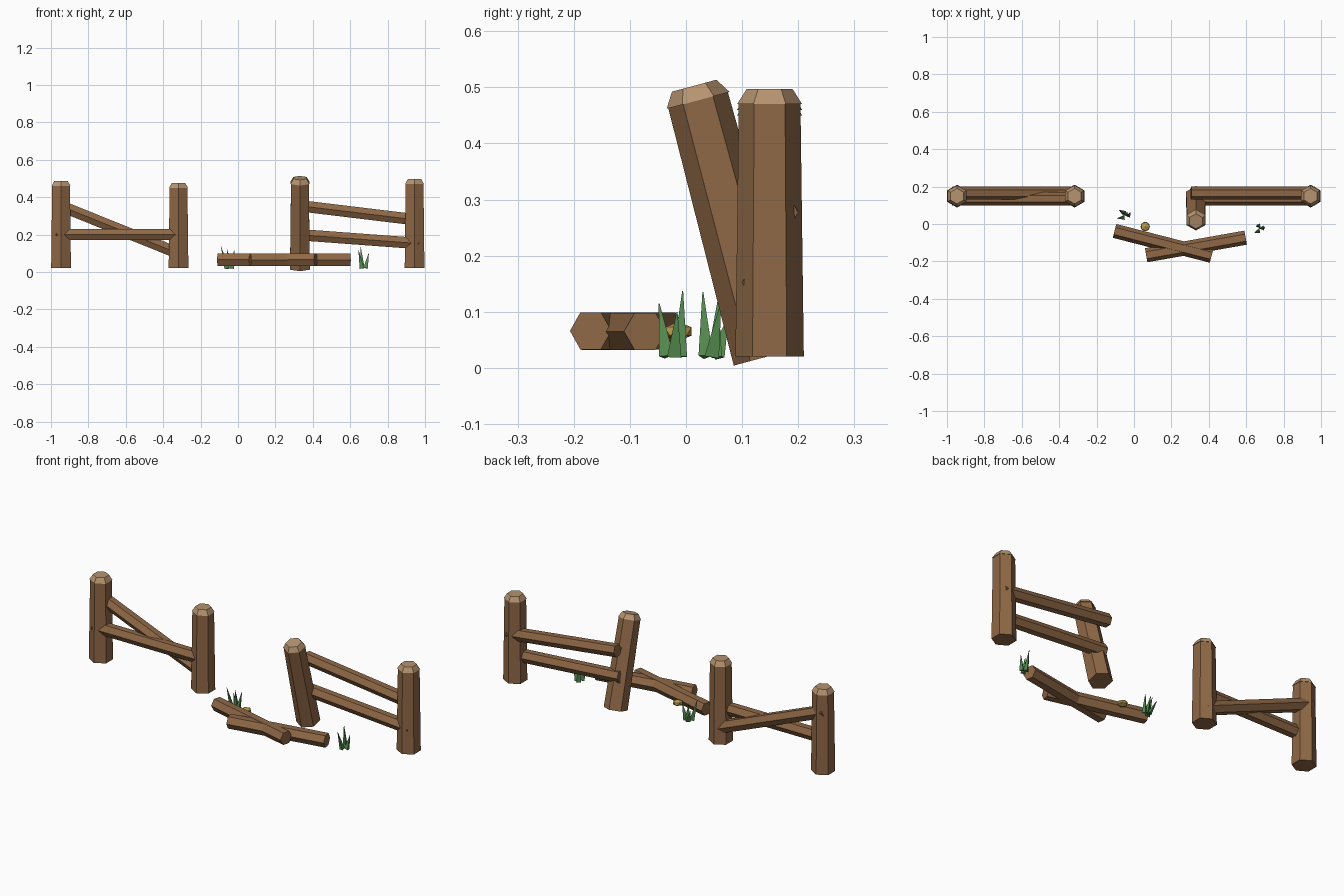
import bpy, bmesh, math
from mathutils import Vector

cube = bpy.data.objects.get("Cube")
if cube:
    bpy.data.objects.remove(cube, do_unlink=True)


def material(name, hex_code):
    lin = []
    for i in (0, 2, 4):
        c = int(hex_code[i:i + 2], 16) / 255
        lin.append(c / 12.92 if c < 0.04 else ((c + 0.055) / 1.055) ** 2.4)
    m = bpy.data.materials.new(name)
    m.use_nodes = True
    m.diffuse_color = (*lin, 1)
    m.node_tree.nodes["Principled BSDF"].inputs["Base Color"].default_value = (*lin, 1)
    return m


WOOD = material("brown wood", "8f6846")
CUT = material("pale cut wood", "b59370")
GRASS = material("grass green", "558c50")
STONE = material("ochre stone", "b8984c")


def finish(name, bm, mat):
    bmesh.ops.recalc_face_normals(bm, faces=bm.faces[:])
    me = bpy.data.meshes.new(name)
    bm.to_mesh(me)
    bm.free()
    me.materials.append(mat)
    ob = bpy.data.objects.new(name, me)
    bpy.context.collection.objects.link(ob)
    return ob


def add_prism(bm, a, b, r0, r1, sides=6, ref=None):
    """Tapered prism from a to b with one corner pointing along ref."""
    a, b = Vector(a), Vector(b)
    axis = (b - a).normalized()
    ref = Vector(ref) if ref else axis.cross(Vector((0, 0, 1)))
    u = (ref - axis * ref.dot(axis)).normalized()
    v = axis.cross(u)
    rings = []
    for p, r in ((a, r0), (b, r1)):
        turn = [2 * math.pi * k / sides for k in range(sides)]
        rings.append([bm.verts.new(p + r * (u * math.cos(t) + v * math.sin(t))) for t in turn])
    for k in range(sides):
        n = (k + 1) % sides
        bm.faces.new((rings[0][k], rings[0][n], rings[1][n], rings[1][k]))
    bm.faces.new(rings[0])
    bm.faces.new(rings[1])


def prism(name, mat, *args, **kw):
    bm = bmesh.new()
    add_prism(bm, *args, **kw)
    return finish(name, bm, mat)


# Posts with bevelled caps: x, length, forward lean in degrees
posts = {
    "right_outer": (-0.946, 0.44, 0),
    "right_inner": (-0.318, 0.43, 0),
    "leaning": (0.331, 0.473, 15),
    "left_outer": (0.944, 0.45, 0),
}
for name, (x, length, lean) in posts.items():
    t = math.radians(lean)
    axis = Vector((0, -math.sin(t), math.cos(t)))
    base = Vector((x, 0.149 if lean == 0 else 0.144, 0.02))
    top = base + axis * length
    prism(name + "_post", WOOD, base, top, 0.061, 0.055, ref=(0, 1, 0))
    prism(name + "_post_cap", CUT, top, top + axis * 0.027, 0.058, 0.041, ref=(0, 1, 0))

# Rails fixed between the posts, front ones and back ones
FRONT, BACK, R = 0.135, 0.165, 0.035
rails = {
    "right_level_rail": ((-0.972, FRONT, 0.2), (-0.3, FRONT, 0.2)),
    "right_diagonal_rail": ((-0.97, BACK, 0.362), (-0.3, BACK, 0.092)),
    "left_upper_rail": ((0.305, BACK, 0.357), (0.968, BACK, 0.277)),
    "left_lower_rail": ((0.305, FRONT, 0.201), (0.968, FRONT, 0.152)),
}
for name, (a, b) in rails.items():
    prism(name, WOOD, a, b, R, R)

# Two rails crossed on the ground
prism("fallen_rail_back", WOOD, (-0.104, -0.037, 0.066), (0.415, -0.17, 0.066), 0.038, 0.038)
prism("fallen_rail_front", WOOD, (0.065, -0.167, 0.065), (0.597, -0.073, 0.065), 0.038, 0.038)


# Grass tufts: each blade is base xy, tip xyz
def tuft(name, blades):
    bm = bmesh.new()
    for (bx, by), tip in blades:
        add_prism(bm, (bx, by, 0.02), tip, 0.015, 0.001, sides=3, ref=(0.4, 1, 0))
    finish(name, bm, GRASS)


tuft("right_grass", [
    ((-0.058, 0.034), (-0.09, 0.03, 0.135)),
    ((-0.04, 0.05), (-0.058, 0.057, 0.12)),
    ((-0.03, 0.045), (-0.02, 0.062, 0.115)),
    ((-0.05, 0.055), (-0.08, 0.075, 0.09)),
])
tuft("left_grass", [
    ((0.665, -0.036), (0.645, -0.048, 0.115)),
    ((0.668, -0.012), (0.655, -0.006, 0.137)),
    ((0.685, -0.022), (0.699, -0.016, 0.1)),
])

# Small flattened stone behind the fallen rails
bm = bmesh.new()
bmesh.ops.create_icosphere(bm, subdivisions=1, radius=1)
for v in bm.verts:
    v.co = Vector((0.06 + v.co.x * 0.028, -0.014 + v.co.y * 0.028, 0.065 + v.co.z * 0.017))
finish("stone", bm, STONE)
